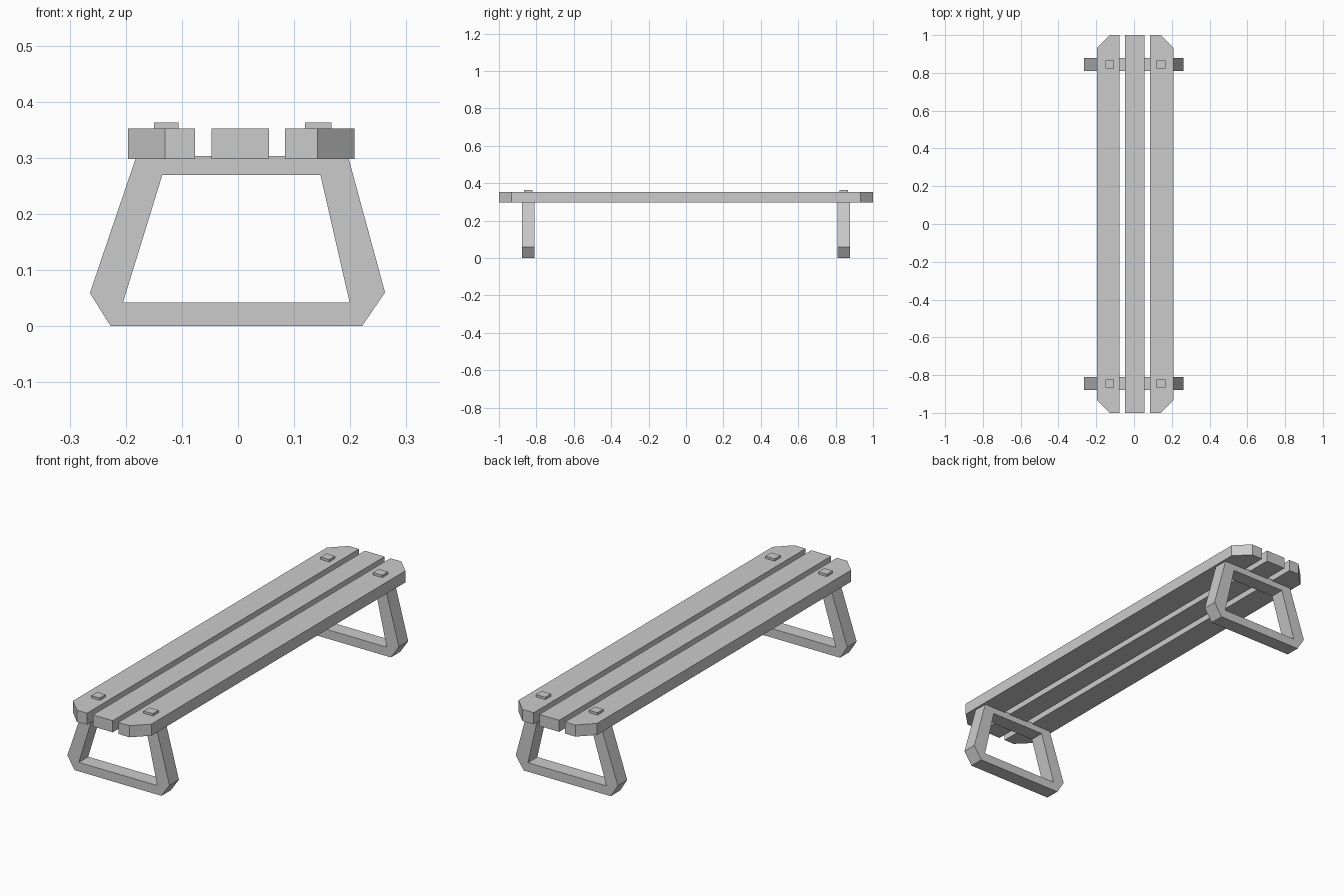
import bpy, bmesh

if "Cube" in bpy.data.objects:
    bpy.data.objects.remove(bpy.data.objects["Cube"])


def prism(name, outline, to_3d, lo, hi):
    """Extrude a closed 2D outline between lo and hi."""
    bm = bmesh.new()
    n = len(outline)
    a = [bm.verts.new(to_3d(u, v, lo)) for u, v in outline]
    b = [bm.verts.new(to_3d(u, v, hi)) for u, v in outline]
    bm.faces.new(a)
    bm.faces.new(b)
    for i in range(n):
        j = (i + 1) % n
        bm.faces.new((a[i], a[j], b[j], b[i]))
    finish(name, bm)


def ring(name, outer, inner, y0, y1):
    """Closed frame between matching outer and inner loops in the xz plane."""
    bm = bmesh.new()
    loops = [[bm.verts.new((x, y, z)) for x, z in pts]
             for pts, y in ((outer, y0), (inner, y0), (inner, y1), (outer, y1))]
    n = len(outer)
    for k in range(4):
        p, q = loops[k], loops[(k + 1) % 4]
        for i in range(n):
            j = (i + 1) % n
            # a repeated inner corner collapses the quad to a triangle or line
            bm.faces.new((p[i], p[j], q[j], q[i]))
    bmesh.ops.remove_doubles(bm, verts=bm.verts, dist=1e-5)
    finish(name, bm)


def finish(name, bm):
    bmesh.ops.recalc_face_normals(bm, faces=bm.faces)
    mesh = bpy.data.meshes.new(name)
    bm.to_mesh(mesh)
    bm.free()
    bpy.context.collection.objects.link(bpy.data.objects.new(name, mesh))


def flat(u, v, w):
    return (u, v, w)


def rect(x0, x1, y0, y1):
    return [(x0, y0), (x1, y0), (x1, y1), (x0, y1)]


# Seat planks: outer ones have clipped outside corners
Z0, Z1, CY = 0.298, 0.352, 0.934
prism("left_plank", [(-0.13, -1), (-0.077, -1), (-0.077, 1), (-0.13, 1),
                     (-0.196, CY), (-0.196, -CY)], flat, Z0, Z1)
prism("middle_plank", rect(-0.047, 0.055, -1, 1), flat, Z0, Z1)
prism("right_plank", [(0.084, -1), (0.142, -1), (0.208, -CY), (0.208, CY),
                      (0.142, 1), (0.084, 1)], flat, Z0, Z1)

# Trapezoid leg frames with clipped feet
outer = [(-0.227, 0), (0.221, 0), (0.262, 0.06), (0.196, 0.303),
         (-0.181, 0.303), (-0.264, 0.059)]
inner = [(-0.205, 0.042), (0.199, 0.042), (0.199, 0.042), (0.147, 0.269),
         (-0.135, 0.269), (-0.205, 0.042)]

# Each end gets one leg frame and two bolt heads
for end, s in (("front", -1), ("back", 1)):
    ring(end + "_leg", outer, inner, s * 0.809, s * 0.878)
    for side, x0, x1 in (("left", -0.15, -0.106), ("right", 0.119, 0.167)):
        prism(f"{end}_{side}_bolt", rect(x0, x1, s * 0.822, s * 0.865),
              flat, Z1 - 0.01, 0.363)
